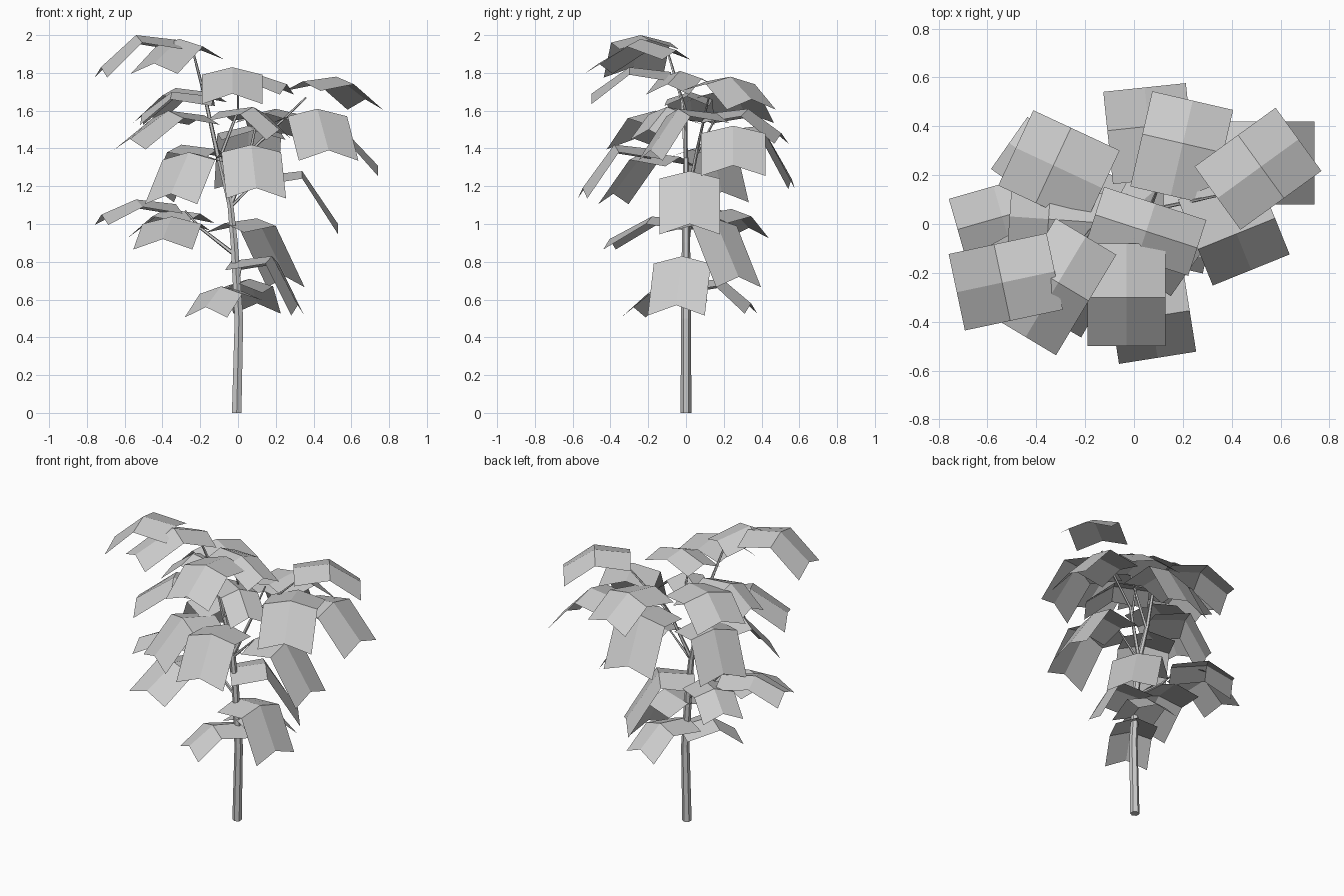
import bpy, bmesh
from math import radians, cos, sin
from mathutils import Vector

if "Cube" in bpy.data.objects:
    bpy.data.objects.remove(bpy.data.objects["Cube"])


def add_object(name, bm):
    mesh = bpy.data.meshes.new(name)
    bm.to_mesh(mesh)
    bm.free()
    obj = bpy.data.objects.new(name, mesh)
    bpy.context.collection.objects.link(obj)
    return obj


def tube(name, points, sides=5):
    """Low-poly tapered stem through (x, y, z, radius) points."""
    bm = bmesh.new()
    rings = []
    pts = [Vector(p[:3]) for p in points]
    for i, p in enumerate(points):
        d = pts[min(i + 1, len(pts) - 1)] - pts[max(i - 1, 0)]
        q = Vector((0, 0, 1)).rotation_difference(d)
        if p[2] == 0:
            q.identity()  # level cut on the ground
        ring = bmesh.ops.create_circle(bm, segments=sides, radius=p[3])["verts"]
        for v in ring:
            v.co = q @ v.co + pts[i]
        rings.append(ring)
    for a, b in zip(rings, rings[1:]):
        for k in range(sides):
            n = (k + 1) % sides
            bm.faces.new((a[k], a[n], b[n], b[k]))
    bm.faces.new(rings[0][::-1])
    bm.faces.new(rings[-1])
    return add_object(name, bm)


def leaf(name, x, y, z, heading, reach, drop, width, base_drop):
    """Drooping leaf card bent at (x, y, z), creased along the midrib."""
    a = radians(heading)
    out = Vector((cos(a), sin(a), 0))
    side = Vector((-sin(a), cos(a), 0)) * width / 2
    bend = Vector((x, y, z))
    spine = (bend - out * 0.22 - Vector((0, 0, base_drop)), bend,
             bend + out * reach - Vector((0, 0, drop)))
    bm = bmesh.new()
    rows = [[bm.verts.new(p + side * s - Vector((0, 0, sag * abs(s)))) for s in (-1, 0, 1)]
            for p, sag in zip(spine, (.05, .04, .055))]
    for lo, hi in zip(rows, rows[1:]):
        for k in range(2):
            bm.faces.new((lo[k], hi[k], hi[k + 1], lo[k + 1]))
    return add_object(name, bm)


def tier(name, width, *leaves, base_drop=.025):
    for item in leaves:
        leaf(name, *item, width, base_drop)


# Trunk
tube("trunk", [(-0.007, 0, 0, .029), (0.005, 0, .5, .026), (-0.02, 0, .9, .022),
               (-0.04, 0, 1.1, .018), (-0.1, 0, 1.35, .014)], 6)

# Branches
tube("top_left_branch", [(-.1, 0, 1.33, .013), (-.17, -.02, 1.65, .01), (-.24, -.1, 1.92, .006)])
tube("top_right_branch", [(-.04, 0, 1.1, .013), (.08, .06, 1.4, .009), (.36, .12, 1.67, .005)])
tube("back_branch", [(.06, .05, 1.36, .009), (.1, .15, 1.55, .005)])
tube("centre_branch", [(-.1, 0, 1.34, .01), (0, 0, 1.6, .007), (0, -.06, 1.79, .004)])
tube("mid_left_branch", [(-.02, 0, .84, .012), (-.2, .02, .98, .008), (-.28, .02, 1.07, .005)])
tube("mid_right_branch", [(-.03, 0, 1.1, .009), (.12, 0, 1.25, .005)])
tube("low_branch", [(-.01, 0, .65, .01), (.02, 0, .8, .005)])

# Leaves: bend x, y, z, heading in degrees, tip reach, tip drop
tier("top_leaf", .32,
     (-.54, -.24, 2.0, 192, .19, .17),
     (-.03, -.30, 1.83, 270, .20, .14),
     (.52, .235, 1.78, 36, .19, .12))
tier("crown_leaf", .29,
     (-.31, -.24, 1.98, 239, .26, .13), base_drop=.06)
tier("small_upper_leaf", .24,
     (.05, -.03, 1.81, 342, .22, .07),
     (-.35, .02, 1.70, 176, .16, .12),
     (.08, -.10, 1.62, 325, .17, .12))
tier("upper_leaf", .34,
     (.54, .25, 1.52, 0, .20, .21),
     (.42, -.04, 1.61, 292, .16, .22),
     (.06, .40, 1.52, 96, .16, .28),
     (.20, .33, 1.61, 77, .18, .13),
     (-.37, -.16, 1.60, 209, .23, .15),
     (-.33, .24, 1.72, 155, .17, .13))
tier("middle_leaf", .32,
     (-.26, -.22, 1.38, 240, .19, .22),
     (.07, -.38, 1.42, 279, .17, .23),
     (.34, .02, 1.28, 0, .19, .28),
     (-.30, .13, 1.42, 152, .13, .25),
     (-.35, -.18, 1.04, 258, .23, .12))
tier("left_leaf", .26,
     (-.54, .03, 1.13, 196, .19, .08),
     (-.38, .24, 1.08, 145, .16, .10))
tier("lower_leaf", .31,
     (.18, -.02, .83, 347, .14, .26),
     (.10, .15, 1.03, 40, .20, .31))
tier("lowest_leaf", .26,
     (-.09, -.14, .67, 240, .16, .11),
     (.06, .19, .71, 75, .16, .13))
